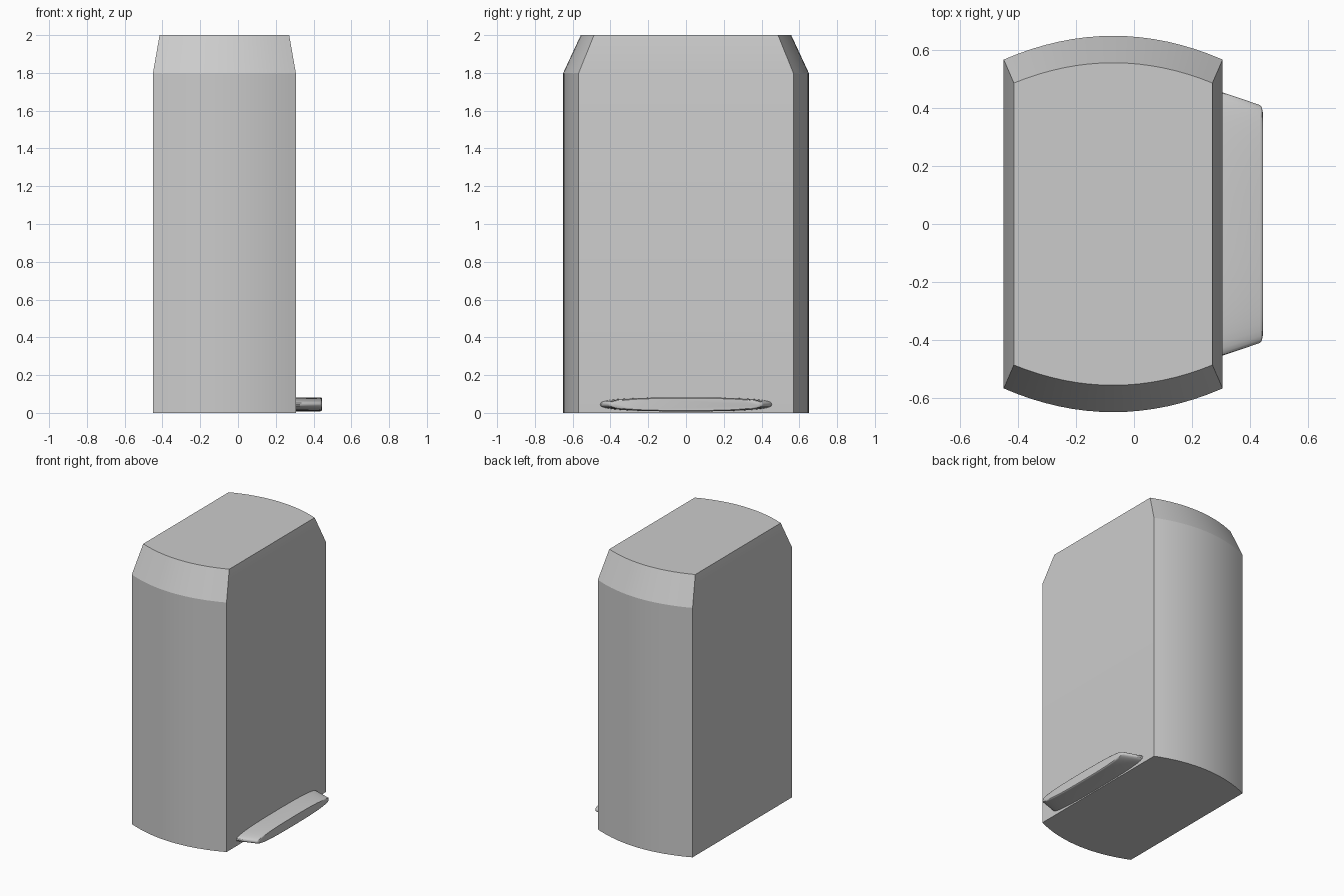
import bpy
import math

if "Cube" in bpy.data.objects:
    bpy.data.objects.remove(bpy.data.objects["Cube"])


def loft(name, rings, angle):
    """Skin a stack of equal-length closed rings and cap both ends."""
    n = len(rings[0])
    verts = [p for ring in rings for p in ring]
    faces = [tuple(reversed(range(n))),
             tuple(range((len(rings) - 1) * n, len(rings) * n))]
    for k in range(len(rings) - 1):
        for i in range(n):
            j = (i + 1) % n
            faces.append((k * n + i, k * n + j, (k + 1) * n + j, (k + 1) * n + i))
    mesh = bpy.data.meshes.new(name)
    mesh.from_pydata(verts, [], faces)
    obj = bpy.data.objects.new(name, mesh)
    bpy.context.collection.objects.link(obj)
    bpy.ops.object.select_all(action='DESELECT')
    obj.select_set(True)
    bpy.context.view_layer.objects.active = obj
    bpy.ops.object.shade_smooth_by_angle(angle=math.radians(angle))
    return obj


def body_ring(half_x, edge_y, mid_y, z, steps=16):
    """Flat left and right sides, bowed front and back."""
    cx = -0.072
    front = []
    for i in range(steps + 1):
        t = -1 + 2 * i / steps
        front.append((cx + half_x * t, -(edge_y + (mid_y - edge_y) * (1 - t * t)), z))
    back = [(2 * cx - x, -y, z) for x, y, z in front]
    return front + back


def lip_ring(x, half_y, half_z, steps=48):
    """Flattened oval in the y-z plane."""
    ring = []
    for i in range(steps):
        a = 2 * math.pi * i / steps
        c, s = math.cos(a), math.sin(a)
        ring.append((x, half_y * math.copysign(abs(c) ** 0.75, c),
                     0.045 + half_z * math.copysign(abs(s) ** 0.75, s)))
    return ring


# Main cabinet with chamfered top
loft("cabinet_body", [
    body_ring(0.378, 0.568, 0.65, 0.0),
    body_ring(0.378, 0.568, 0.65, 1.8),
    body_ring(0.343, 0.487, 0.557, 2.0),
], 10)

# Thin tapered lip at the base of the right side
loft("base_lip", [
    lip_ring(0.29, 0.46, 0.037),
    lip_ring(0.435, 0.411, 0.037),
    lip_ring(0.442, 0.402, 0.035),
    lip_ring(0.445, 0.385, 0.032),
], 35)
